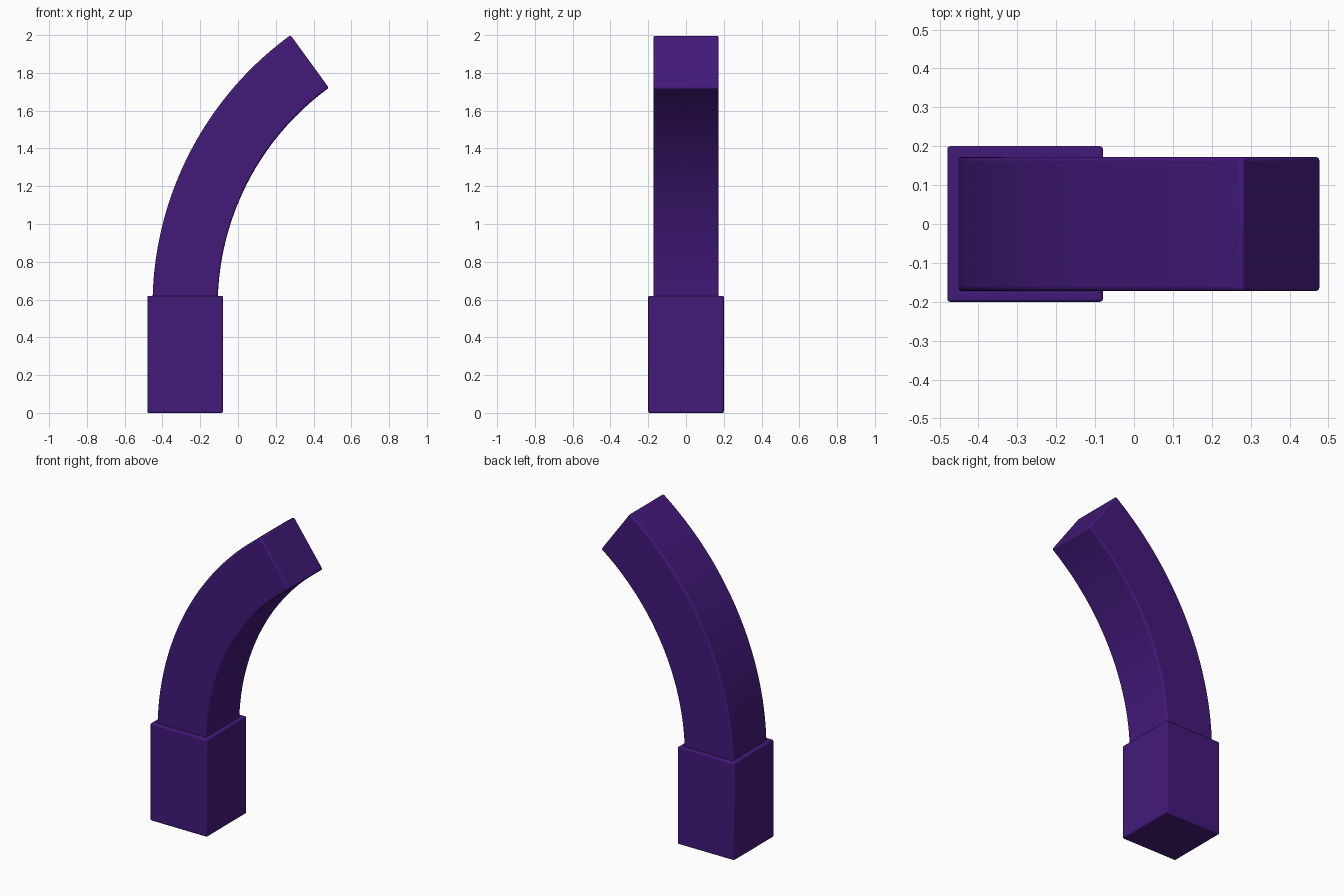
import bpy, bmesh
from math import sin, cos, radians

if "Cube" in bpy.data.objects:
    bpy.data.objects.remove(bpy.data.objects["Cube"])

purple = bpy.data.materials.new("dark_purple")
purple.diffuse_color = (0.055, 0.010, 0.195, 1)
purple.use_nodes = True
purple.node_tree.nodes["Principled BSDF"].inputs["Base Color"].default_value = purple.diffuse_color


def finish(name, bm, bevel):
    bmesh.ops.recalc_face_normals(bm, faces=bm.faces)
    mesh = bpy.data.meshes.new(name)
    bm.to_mesh(mesh)
    bm.free()
    ob = bpy.data.objects.new(name, mesh)
    bpy.context.collection.objects.link(ob)
    mesh.materials.append(purple)
    mod = ob.modifiers.new("edge_bevel", 'BEVEL')
    mod.width = bevel
    mod.segments = 3
    mod.limit_method = 'ANGLE'
    mod.angle_limit = radians(40)
    bpy.ops.object.select_all(action='DESELECT')
    ob.select_set(True)
    bpy.context.view_layer.objects.active = ob
    bpy.ops.object.shade_smooth_by_angle(angle=radians(35))
    return ob


# Square base socket
bm = bmesh.new()
bmesh.ops.create_cube(bm, size=1)
for v in bm.verts:
    v.co = (v.co.x * 0.4 - 0.28, v.co.y * 0.4, (v.co.z + 0.5) * 0.62)
finish("base_socket", bm, 0.007)

# Curved arm: square section swept along a circular arc
CX, CZ, R, HALF, SWEEP, STEPS = 1.32, 0.566, 1.6, 0.1725, 54, 40
bm = bmesh.new()
rings = []
for i in range(STEPS + 1):
    a = radians(SWEEP * i / STEPS)
    rings.append([bm.verts.new((CX - (R + r * HALF) * cos(a), y * HALF,
                                CZ + (R + r * HALF) * sin(a)))
                  for r, y in ((-1, -1), (1, -1), (1, 1), (-1, 1))])
for low, high in zip(rings, rings[1:]):
    for k in range(4):
        n = (k + 1) % 4
        bm.faces.new((low[k], low[n], high[n], high[k]))
bm.faces.new(rings[0])
bm.faces.new(rings[-1])
finish("curved_arm", bm, 0.01)
